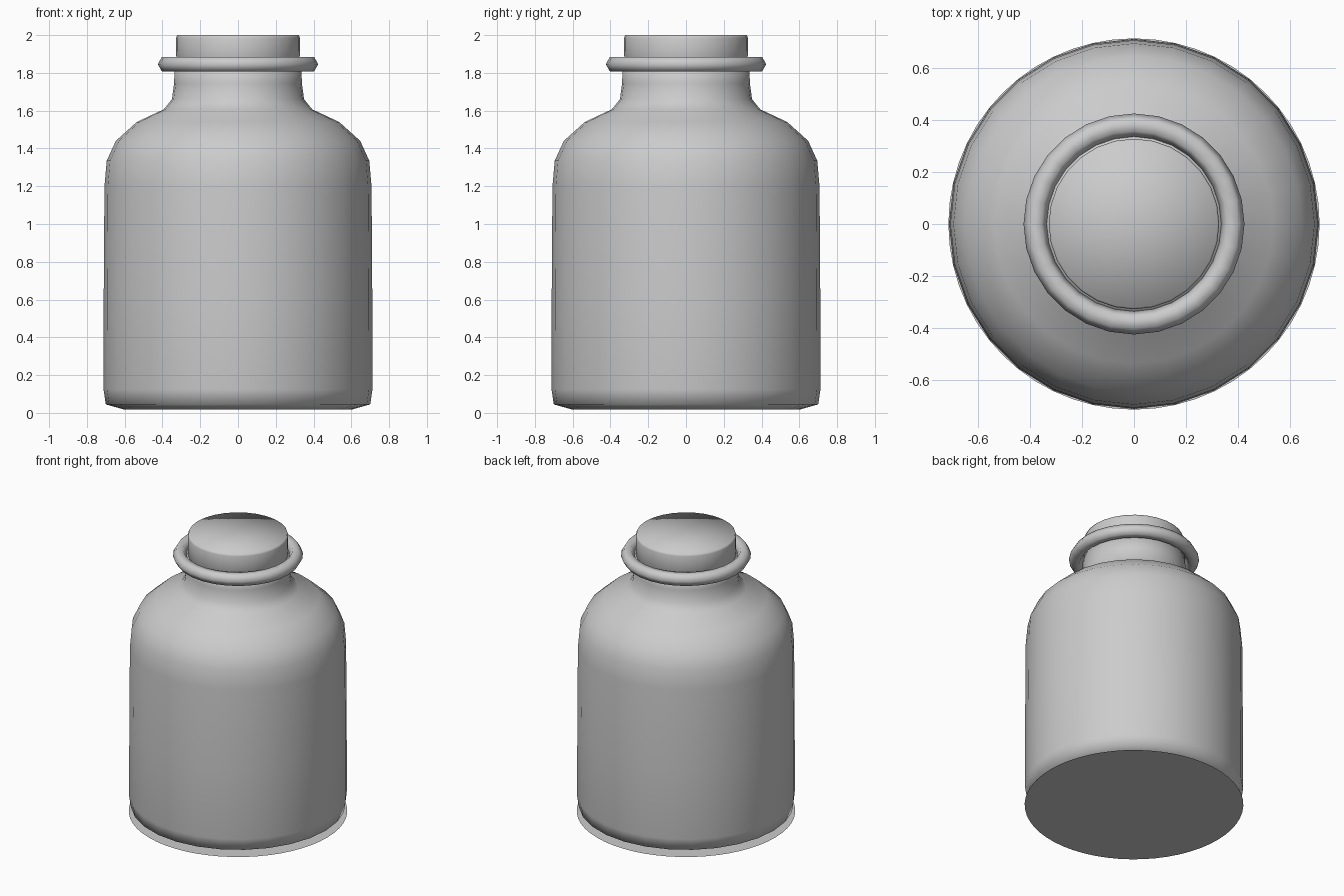
import bpy, bmesh
from math import cos, sin, pi

if "Cube" in bpy.data.objects:
    bpy.data.objects.remove(bpy.data.objects["Cube"])

SIDES = 28


def lathe(name, profile, closed=False):
    """Revolve an (r, z) profile about z; r = 0 makes a pole."""
    bm = bmesh.new()
    rings = []
    for r, z in profile:
        if r == 0:
            rings.append([bm.verts.new((0, 0, z))] * SIDES)
        else:
            rings.append([bm.verts.new((r * cos(2 * pi * i / SIDES),
                                        r * sin(2 * pi * i / SIDES), z))
                          for i in range(SIDES)])
    pairs = list(zip(rings, rings[1:]))
    if closed:
        pairs.append((rings[-1], rings[0]))
    for a, b in pairs:
        for i in range(SIDES):
            j = (i + 1) % SIDES
            bm.faces.new(dict.fromkeys((a[i], a[j], b[j], b[i])))
    for f in bm.faces:
        f.smooth = True
    bmesh.ops.recalc_face_normals(bm, faces=bm.faces)
    mesh = bpy.data.meshes.new(name)
    bm.to_mesh(mesh)
    bm.free()
    obj = bpy.data.objects.new(name, mesh)
    bpy.context.collection.objects.link(obj)
    return obj


# Bottle body with rounded shoulder and straight neck
lathe("bottle_body", [
    (0, 0.017), (0.60, 0.017), (0.70, 0.045), (0.712, 0.125), (0.711, 0.62),
    (0.707, 1.20), (0.695, 1.335), (0.647, 1.44), (0.536, 1.54),
    (0.393, 1.607), (0.35, 1.66), (0.338, 1.745), (0.336, 1.85),
    (0.30, 1.85)])

# Stopper sitting in the neck
lathe("stopper", [(0, 1.72), (0.325, 1.72), (0.328, 1.985),
                  (0.322, 2.0), (0, 2.0)])

# Lip ring with a hexagonal section
lathe("neck_ring", [(0.38 + 0.045 * cos(k * pi / 3),
                     1.846 + 0.045 * sin(k * pi / 3)) for k in range(6)],
      closed=True)

# Flat base disc under the bottle
bpy.ops.mesh.primitive_circle_add(vertices=SIDES * 2, radius=0.714,
                                  fill_type='NGON', location=(0, 0, 0))
bpy.context.object.name = "base_disc"
